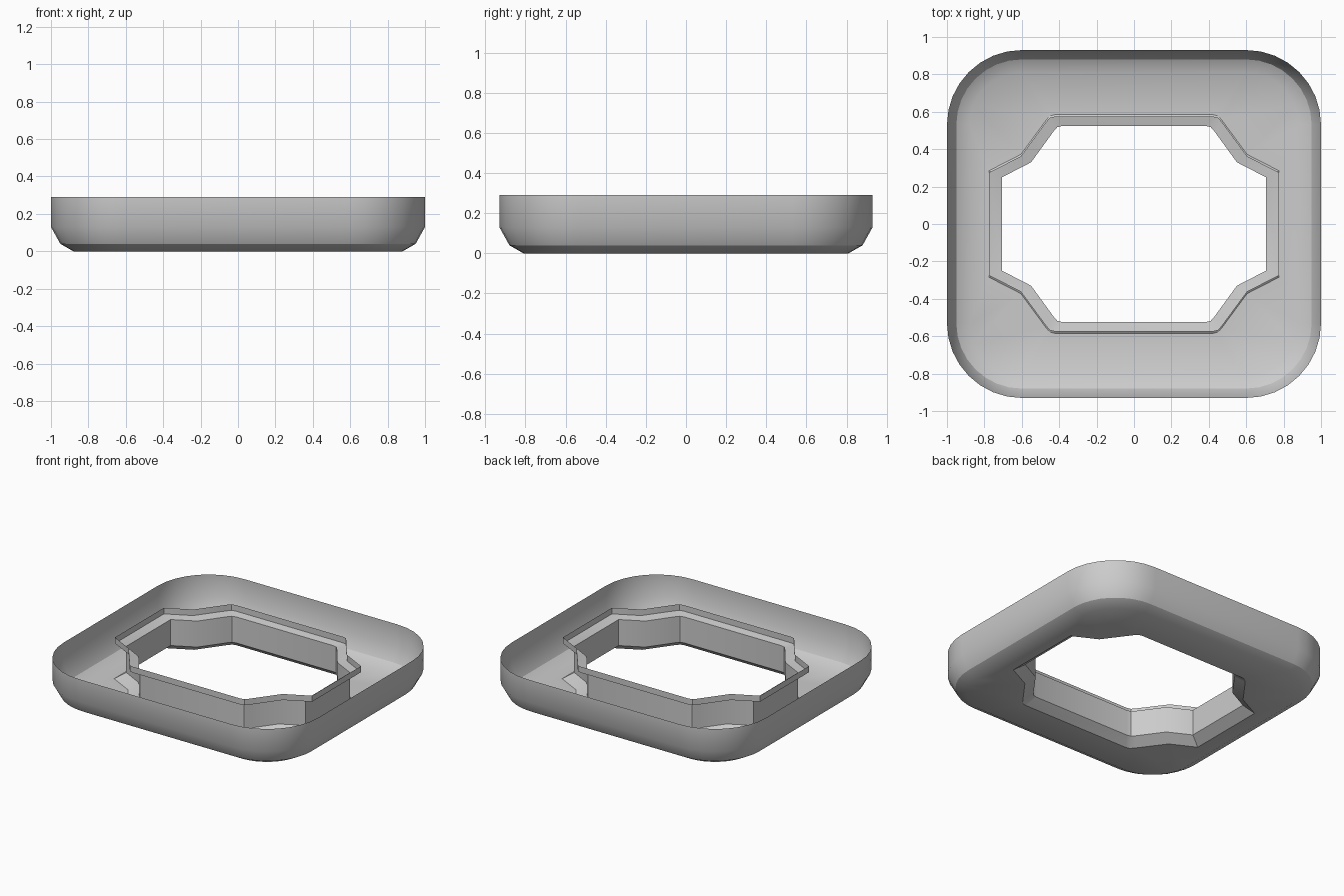
import bpy, bmesh
from math import cos, sin, pi

if "Cube" in bpy.data.objects:
    bpy.data.objects.remove(bpy.data.objects["Cube"])


def mirrored(quarter):
    """Full loop from a first-quadrant path running from +x towards +y."""
    q = list(quarter)
    return (q + [(-x, y) for x, y in reversed(q)]
            + [(-x, -y) for x, y in q] + [(x, -y) for x, y in reversed(q)])


def rounded(r, n=8):
    """Rounded rectangle with fixed corner centres."""
    return mirrored([(0.6 + r * cos(pi / 2 * i / n), 0.53 + r * sin(pi / 2 * i / n))
                     for i in range(n + 1)])


def ring(bm, outline, z):
    return [bm.verts.new((x, y, z)) for x, y in outline]


def skin(bm, rings):
    for a, b in zip(rings, rings[1:]):
        n = len(a)
        for i in range(n):
            j = (i + 1) % n
            bm.faces.new((a[i], a[j], b[j], b[i]))


def finish(name, bm):
    me = bpy.data.meshes.new(name)
    bm.to_mesh(me)
    bm.free()
    ob = bpy.data.objects.new(name, me)
    bpy.context.collection.objects.link(ob)
    bpy.ops.object.select_all(action='DESELECT')
    ob.select_set(True)
    bpy.context.view_layer.objects.active = ob
    bpy.ops.object.shade_smooth_by_angle(angle=pi / 6)
    return ob


# Opening outlines: floor cut, narrow wall and upper lip
narrow = mirrored([(0.705, 0.25), (0.55, 0.33), (0.43, 0.495), (0.41, 0.518), (0.38, 0.525)])
wide = mirrored([(0.775, 0.275), (0.605, 0.362), (0.47, 0.545), (0.45, 0.568), (0.42, 0.575)])
cut = [(x, y + (0.01 if y > 0 else -0.01)) for x, y in wide]

# Outer shell: thin open-topped wall, curved bottom edge and floor with opening
bm = bmesh.new()
rings = [ring(bm, rounded(r), z) for r, z in
         [(0.28, 0), (0.35, 0.04), (0.40, 0.13), (0.40, 0.29)]]
skin(bm, rings)
hole = ring(bm, cut, 0)
floor_edges = []
for loop in (rings[0], hole):
    for a, b in zip(loop, loop[1:] + loop[:1]):
        floor_edges.append(bm.edges.get((a, b)) or bm.edges.new((a, b)))
bmesh.ops.triangle_fill(bm, edges=floor_edges, use_beauty=True, normal=(0, 0, -1))
bmesh.ops.recalc_face_normals(bm, faces=bm.faces)
if min(bm.faces, key=lambda f: f.calc_center_median().z).normal.z > 0:
    bmesh.ops.reverse_faces(bm, faces=bm.faces)
finish("outer_shell", bm)

# Opening collar: lower chamfer, wall, sloping ledge and raised lip
bm = bmesh.new()
skin(bm, [ring(bm, o, z) for o, z in
          [(wide, 0.29), (wide, 0.247), (narrow, 0.235), (narrow, 0.05), (cut, 0)]])
finish("opening_collar", bm)
